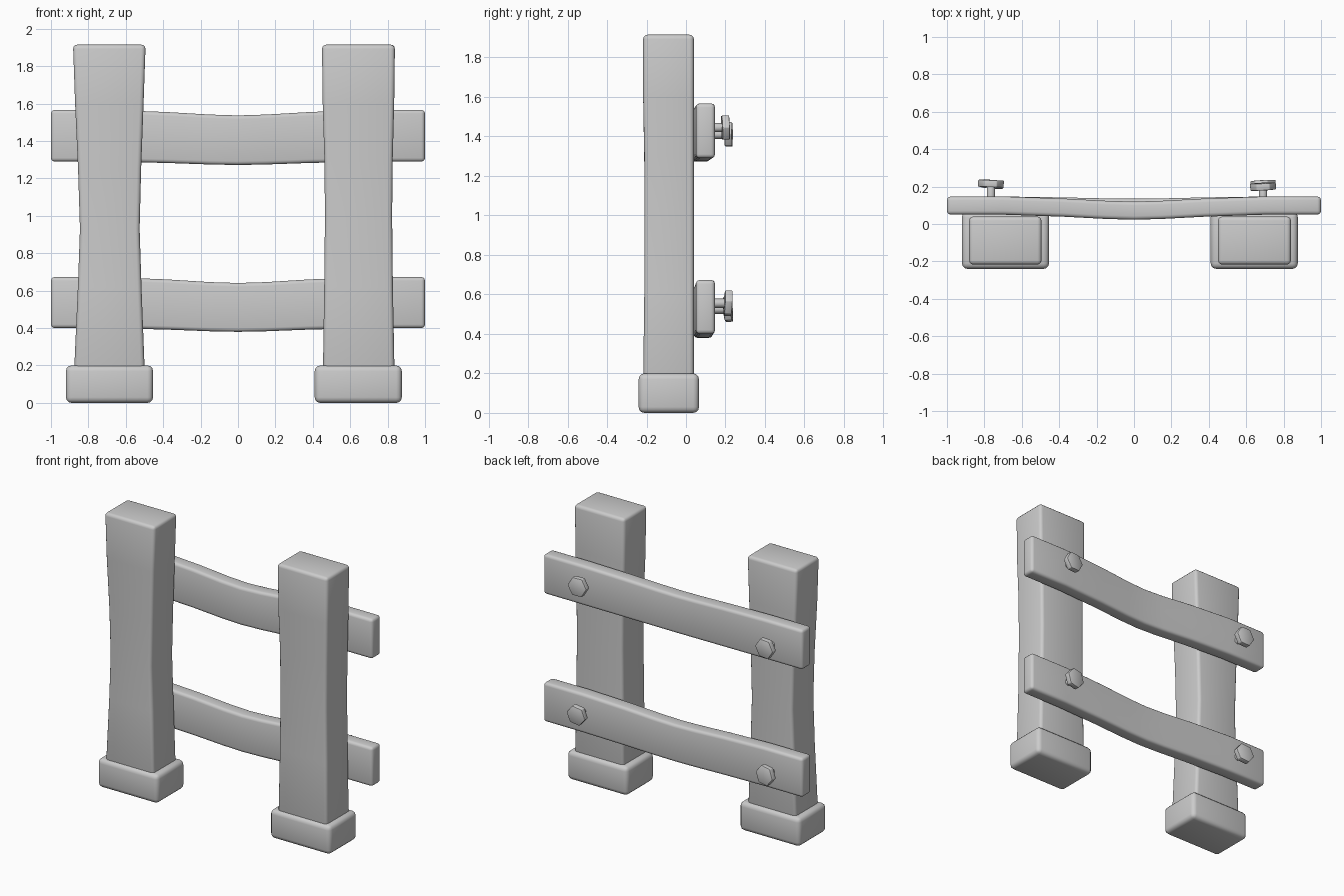
import bpy, bmesh, math
from mathutils import Matrix, Vector

if "Cube" in bpy.data.objects:
    bpy.data.objects.remove(bpy.data.objects["Cube"])


def finish(name, bm, bevel, segments=3):
    bmesh.ops.recalc_face_normals(bm, faces=bm.faces)
    me = bpy.data.meshes.new(name)
    bm.to_mesh(me)
    bm.free()
    ob = bpy.data.objects.new(name, me)
    bpy.context.collection.objects.link(ob)
    mod = ob.modifiers.new("bevel", 'BEVEL')
    mod.width, mod.segments, mod.limit_method = bevel, segments, 'ANGLE'
    mod.angle_limit = math.radians(40)
    bpy.ops.object.select_all(action='DESELECT')
    ob.select_set(True)
    bpy.context.view_layer.objects.active = ob
    bpy.ops.object.modifier_apply(modifier="bevel")
    bpy.ops.object.shade_smooth_by_angle(angle=math.radians(40))
    return ob


def loft(name, sections, axis, bevel):
    """Box through rectangular sections (t, a0, a1, b0, b1) along x or z."""
    bm = bmesh.new()
    rings = []
    for t, a0, a1, b0, b1 in sections:
        ring = []
        for a, b in ((a0, b0), (a1, b0), (a1, b1), (a0, b1)):
            ring.append(bm.verts.new((a, b, t) if axis == 'z' else (t, a, b)))
        rings.append(ring)
    for r, s in zip(rings, rings[1:]):
        for i in range(4):
            j = (i + 1) % 4
            bm.faces.new((r[i], r[j], s[j], s[i]))
    bm.faces.new(rings[0])
    bm.faces.new(rings[-1])
    return finish(name, bm, bevel)


# Posts, waisted in the middle
Y0, Y1 = -0.217, 0.04
left = [(0.15, -0.877, -0.498), (0.62, -0.856, -0.516), (0.93, -0.845, -0.526),
        (1.25, -0.855, -0.518), (1.6, -0.871, -0.505), (1.915, -0.882, -0.494)]
right = [(0.15, 0.454, 0.837), (0.62, 0.461, 0.828), (1.0, 0.465, 0.824),
         (1.3, 0.462, 0.827), (1.6, 0.453, 0.835), (1.915, 0.449, 0.839)]
for name, prof in (("left_post", left), ("right_post", right)):
    loft(name, [(z, a, b, Y0 + (0.006 if 0.5 < z < 1.4 else 0), Y1)
                for z, a, b in prof], 'z', 0.022)

# Base blocks
for name, x in (("left_base", -0.92), ("right_base", 0.41)):
    loft(name, [(0, x, x + 0.466, -0.24, 0.066),
                (0.2, x, x + 0.466, -0.24, 0.066)], 'z', 0.03)

# Sagging rails
for name, z0, z1, sag_y, sag_z in (("upper_rail", 1.29, 1.567, 0.027, 0.018),
                                   ("lower_rail", 0.4, 0.673, 0.012, 0.02)):
    secs = []
    for x, k in ((-1, 0), (-0.7, 0), (-0.38, 0.4), (-0.15, 0.85), (0, 1),
                 (0.15, 0.85), (0.38, 0.4), (0.7, 0), (1, 0)):
        secs.append((x, 0.05 - sag_y * k, 0.147 - sag_y * k,
                     z0 - sag_z * k, z1 - (sag_z + 0.012) * k))
    loft(name, secs, 'x', 0.02)


# Hex bolts: shaft plus slightly tilted head, on the back of the rails
def bolt(name, x, z, y, tilt_x, tilt_z, spin):
    bm = bmesh.new()
    to_y = Matrix.Rotation(math.radians(90), 4, 'X')
    bmesh.ops.create_cone(bm, cap_ends=True, segments=10, radius1=0.023, radius2=0.023,
                          depth=0.13, matrix=Matrix.Translation((x, 0.14, z)) @ to_y)
    head = (Matrix.Translation((x, y, z))
            @ Matrix.Rotation(math.radians(tilt_z), 4, 'Z')
            @ Matrix.Rotation(math.radians(tilt_x), 4, 'X')
            @ to_y @ Matrix.Rotation(math.radians(30 + spin), 4, 'Z'))
    bmesh.ops.create_cone(bm, cap_ends=True, segments=6, radius1=0.07, radius2=0.07,
                          depth=0.038, matrix=head)
    finish(name, bm, 0.005, 2)


bolt("upper_left_bolt", -0.765, 1.41, 0.216, 0, -2, 3)
bolt("upper_right_bolt", 0.69, 1.445, 0.2, 2, 3, 0)
bolt("lower_left_bolt", -0.765, 0.525, 0.213, 4, -5, 8)
bolt("lower_right_bolt", 0.69, 0.555, 0.213, -3, 3, 10)
